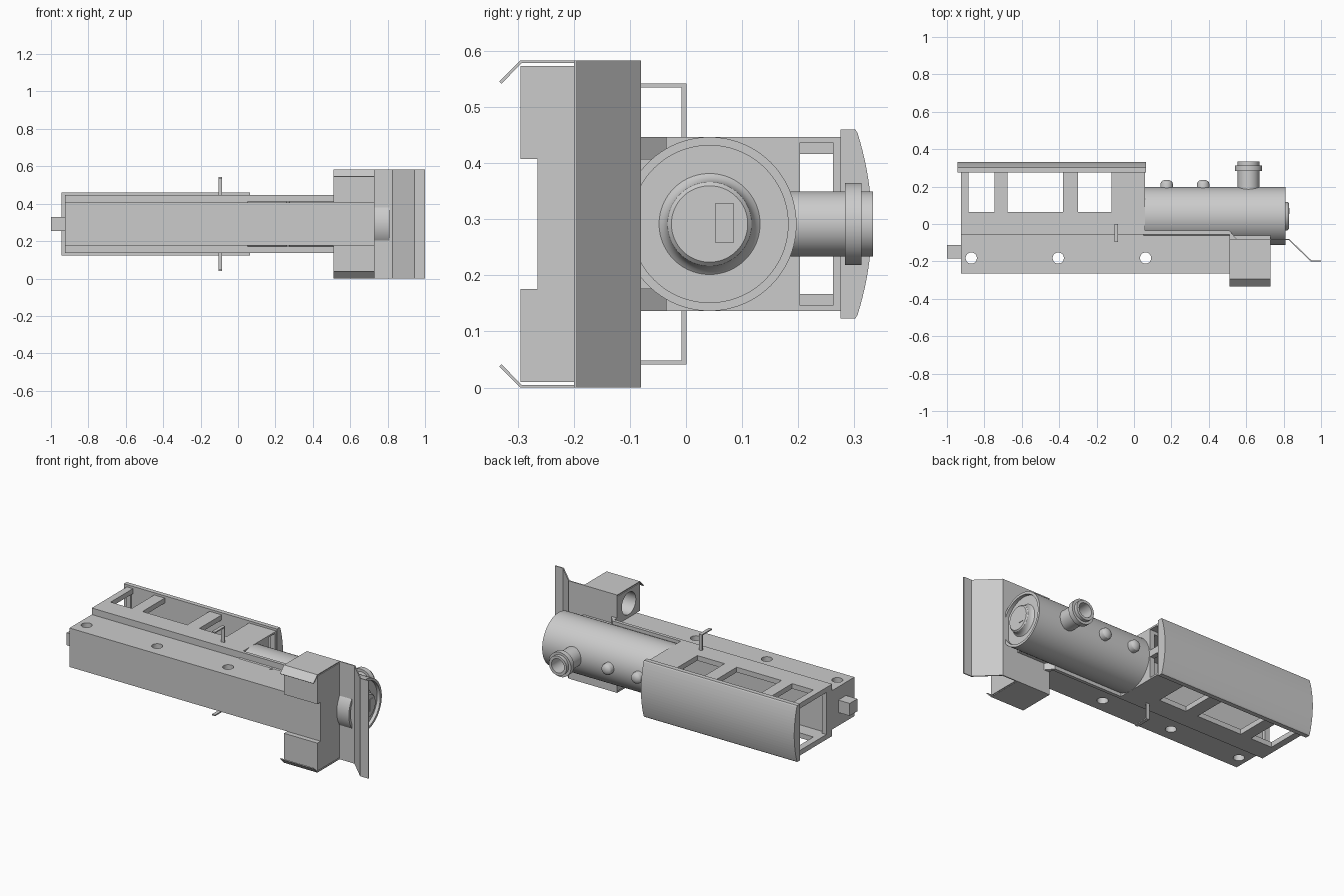
import bpy, bmesh, math
from mathutils import Matrix, Vector

if "Cube" in bpy.data.objects:
    bpy.data.objects.remove(bpy.data.objects["Cube"], do_unlink=True)

MID = 0.2915   # the engine lies on its side: its width runs along z around this height

grey = bpy.data.materials.new("plain grey")
grey.use_nodes = True
colour = (0.6, 0.6, 0.6, 1)
grey.diffuse_color = colour
grey.node_tree.nodes["Principled BSDF"].inputs["Base Color"].default_value = colour


def finish(name, bm, smooth=False):
    bmesh.ops.recalc_face_normals(bm, faces=bm.faces)
    mesh = bpy.data.meshes.new(name)
    bm.to_mesh(mesh)
    bm.free()
    mesh.materials.append(grey)
    ob = bpy.data.objects.new(name, mesh)
    bpy.context.collection.objects.link(ob)
    if smooth:
        select(ob)
        bpy.ops.object.shade_smooth_by_angle(angle=math.radians(30))
    return ob


def select(ob):
    bpy.ops.object.select_all(action='DESELECT')
    ob.select_set(True)
    bpy.context.view_layer.objects.active = ob


def box(name, x, y, w):
    """Box from ranges along x, y and width w (measured from the middle)."""
    bm = bmesh.new()
    bmesh.ops.create_cube(bm, size=1)
    lo, hi = Vector((x[0], y[0], w[0] + MID)), Vector((x[1], y[1], w[1] + MID))
    for v in bm.verts:
        v.co = (lo + hi) / 2 + v.co * (hi - lo)
    return finish(name, bm)


def prism(name, points, depth, axis):
    """Extrude a closed outline: (x, y) along z, or (y, w) along x."""
    bm = bmesh.new()
    place = (lambda a, b, d: (a, b, d + MID)) if axis == 'Z' else (lambda a, b, d: (d, a, b + MID))
    face = bm.faces.new([bm.verts.new(place(a, b, depth[0])) for a, b in points])
    new = bmesh.ops.extrude_face_region(bm, geom=[face])["geom"]
    shift = Vector(place(0, 0, depth[1])) - Vector(place(0, 0, depth[0]))
    bmesh.ops.translate(bm, vec=shift, verts=[v for v in new if isinstance(v, bmesh.types.BMVert)])
    return finish(name, bm)


def lathe(name, profile, axis, origin, steps=64):
    """Spin (radius, distance) points around an axis through origin."""
    bm = bmesh.new()
    verts = [bm.verts.new((r, 0, h)) for r, h in profile]
    edges = [bm.edges.new(pair) for pair in zip(verts, verts[1:])]
    bmesh.ops.spin(bm, geom=verts + edges, axis=(0, 0, 1), cent=(0, 0, 0),
                   angle=math.tau, steps=steps)
    bmesh.ops.remove_doubles(bm, verts=bm.verts, dist=0.0001)
    turn = Vector((0, 0, 1)).rotation_difference(Vector(axis)).to_matrix().to_4x4()
    bm.transform(Matrix.Translation((origin[0], origin[1], origin[2] + MID)) @ turn)
    return finish(name, bm, True)


def cut(ob, cutter):
    mod = ob.modifiers.new("cut", 'BOOLEAN')
    mod.operation, mod.solver, mod.object = 'DIFFERENCE', 'EXACT', cutter
    select(ob)
    bpy.ops.object.modifier_apply(modifier="cut")
    bpy.data.objects.remove(cutter, do_unlink=True)


def mirrored(w, side):
    return tuple(sorted((w[0] * side, w[1] * side)))


# Lower frame with three cross holes
frame = box("frame", (-0.925, 0.73), (-0.265, -0.055), (-0.116, 0.116))
for x in (-0.87, -0.405, 0.062):
    cut(frame, lathe("hole", [(0, -0.3), (0.03, -0.3), (0.03, 0.3), (0, 0.3)],
                     (0, 0, 1), (x, -0.182, 0), 32))

# Running board with sloped front end
prism("running_board", [(-0.925, -0.055), (-0.925, -0.035), (0.51, -0.035),
                        (0.55, -0.082), (0.51, -0.082), (0.51, -0.055)], (-0.155, 0.155), 'Z')

# Cab shell with side, front and rear openings
cab = box("cab", (-0.925, 0.06), (-0.04, 0.285), (-0.155, 0.155))
cut(cab, box("interior", (-0.895, 0.03), (-0.02, 0.275), (-0.125, 0.125)))
for x in ((-0.885, -0.745), (-0.675, -0.38), (-0.30, -0.12)):
    cut(cab, box("side_window", x, (0.065, 0.275), (-0.3, 0.3)))
cut(cab, box("rear_opening", (-1, -0.85), (0.0, 0.265), (-0.125, 0.125)))
for side in (-1, 1):
    cut(cab, box("front_window", (0, 0.1), (0.203, 0.262), mirrored((0.02, 0.145), side)))

# Arched cab roof
half, edge, crown = 0.168, 0.306, 0.331
arch = [(edge + (crown - edge) * (1 - (t / 10) ** 2), half * 0.96 * t / 10) for t in range(-10, 11)]
prism("cab_roof", [(0.275, half - 0.013), (0.275, half), (edge - 0.004, half)] + arch[::-1] +
      [(edge - 0.004, -half), (0.275, -half), (0.275, 0.013 - half)], (-0.945, 0.065), 'X')

# Boiler with recessed front and bulging door
lathe("boiler", [(0, 0.05), (0.155, 0.05), (0.155, 0.81), (0.14, 0.81), (0.14, 0.79), (0.09, 0.79),
                 (0.083, 0.796), (0.077, 0.81), (0.075, 0.822), (0.068, 0.829), (0, 0.829)],
      (1, 0, 0), (0, 0.042, 0), 96)
box("door_plate", (0.828, 0.832), (0.053, 0.085), (-0.034, 0.037))

# Chimney with collar and bore, then two domes
lathe("chimney", [(0.058, 0.15), (0.058, 0.283), (0.073, 0.283), (0.073, 0.313), (0.058, 0.313),
                  (0.058, 0.333), (0.042, 0.333), (0.042, 0.23), (0, 0.23)], (0, 1, 0), (0.612, 0, 0))
for i, x in enumerate((0.175, 0.37)):
    lathe(f"dome_{i + 1}", [(0.033, 0.17), (0.033, 0.215), (0.03, 0.224), (0.022, 0.231),
                            (0.011, 0.235), (0, 0.236)], (0, 1, 0), (x, 0, 0), 32)

# Bent front sheet forming the plough
prism("plough", [(0.51, -0.08), (0.83, -0.08), (0.948, -0.194), (1.0, -0.194), (1.0, -0.2),
                 (0.945, -0.2), (0.827, -0.086), (0.51, -0.086)], (-0.2915, 0.2915), 'Z')

# Rear coupler
box("coupler", (-1.0, -0.92), (-0.185, -0.113), (-0.037, 0.037))

for side, label in ((1, "upper"), (-1, "lower")):
    # Cylinder block, open at the back
    block = box(label + "_cylinder_block", (0.51, 0.73), (-0.295, -0.084),
                mirrored((0.116, 0.282), side))
    cut(block, lathe("bore", [(0, -0.1), (0.066, -0.1), (0.066, 0.16), (0, 0.16)],
                     (1, 0, 0), (0.51, -0.19, 0.2 * side), 32))
    # Outer cover with a skirt folded inwards
    prism(label + "_cylinder_cover",
          [(a, b * side) for a, b in ((-0.082, 0.2915), (-0.295, 0.2915), (-0.333, 0.254),
                                      (-0.329, 0.25), (-0.293, 0.2865), (-0.082, 0.2865))],
          (0.51, 0.73), 'X')
    # Bent step bracket beside the cab
    prism(label + "_step_bracket",
          [(a, b * side) for a, b in ((0.001, 0.15), (0.001, 0.25), (-0.095, 0.25),
                                      (-0.095, 0.243), (-0.008, 0.243), (-0.008, 0.15))],
          (-0.105, -0.085), 'X')
    # Small rivet on the frame side
    lathe(label + "_rivet", [(0.008, 0.11), (0.008, 0.119), (0, 0.119)],
          (0, 0, side), (0.267, -0.07, 0), 16)
